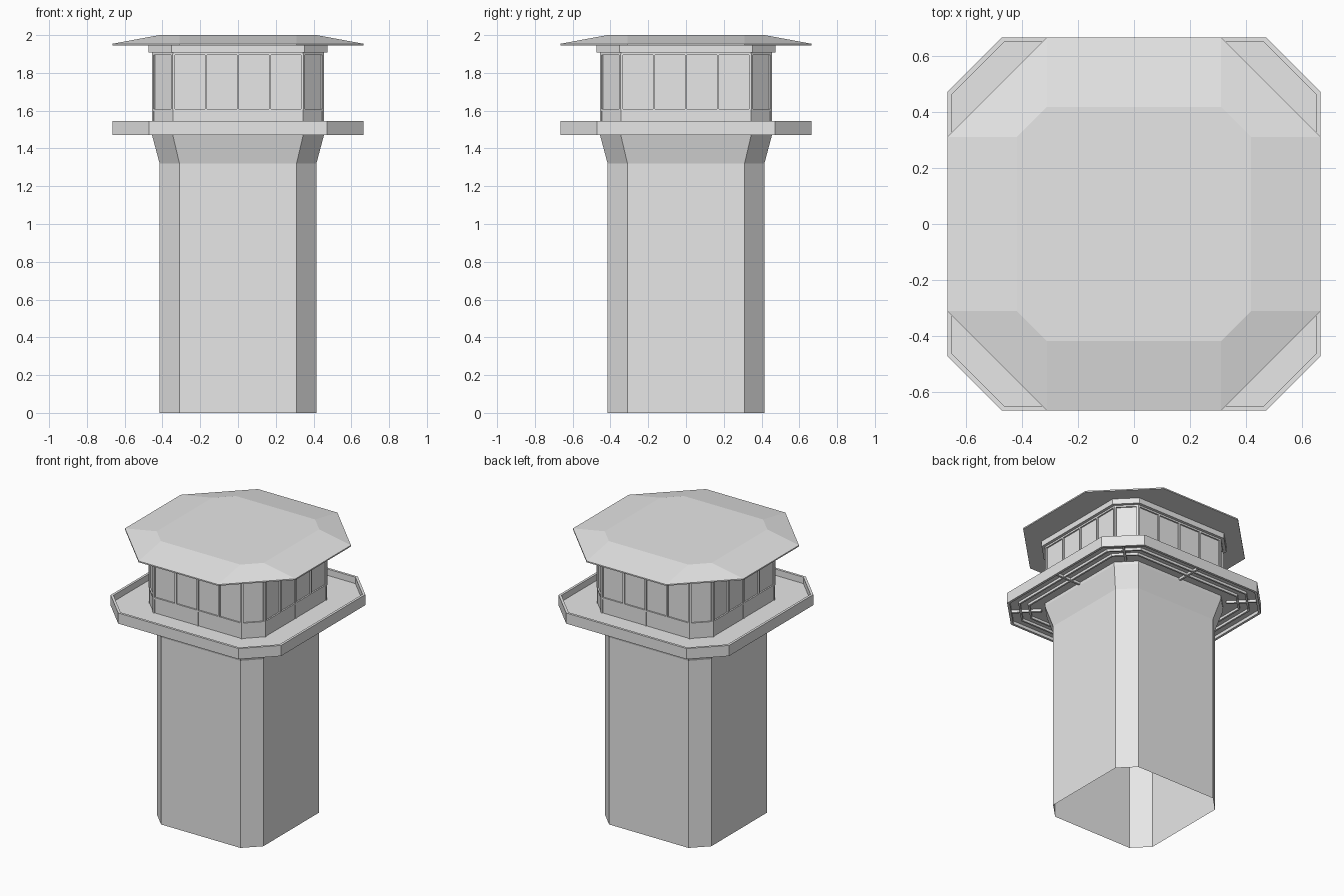
import bpy
import bmesh
from math import atan2, cos, sin, sqrt
from mathutils import Matrix, Vector

cube = bpy.data.objects.get("Cube")
if cube:
    bpy.data.objects.remove(cube)

concrete = bpy.data.materials.new("pale_grey")
concrete.use_nodes = True
grey = (0.8, 0.8, 0.8, 1)
concrete.diffuse_color = grey
concrete.node_tree.nodes["Principled BSDF"].inputs["Base Color"].default_value = grey


def finish(name, bm):
    mesh = bpy.data.meshes.new(name)
    bm.to_mesh(mesh)
    bm.free()
    mesh.materials.append(concrete)
    obj = bpy.data.objects.new(name, mesh)
    bpy.context.collection.objects.link(obj)
    return obj


def octagon(half, corner):
    """Square of the given half width with its corners cut off."""
    a, b = half, corner
    return [(b, -a), (a, -b), (a, b), (b, a), (-b, a), (-a, b), (-a, -b), (-b, -a)]


def grow(size, d):
    """Offset an octagon evenly by d on every side."""
    return size[0] + d, size[1] + d * (sqrt(2) - 1)


def loft(name, rings, bottom=True, top=True, closed=False):
    """Skin a stack of (size, z) octagons."""
    bm = bmesh.new()
    loops = [[bm.verts.new((x, y, z)) for x, y in octagon(*s)] for s, z in rings]
    pairs = list(zip(loops, loops[1:]))
    if closed:
        pairs.append((loops[-1], loops[0]))
    for low, high in pairs:
        for i in range(8):
            j = (i + 1) % 8
            bm.faces.new((low[i], low[j], high[j], high[i]))
    if bottom and not closed:
        bm.faces.new(loops[0][::-1])
    if top and not closed:
        bm.faces.new(loops[-1])
    return finish(name, bm)


def ring(name, size, width, z0, z1):
    """Hollow octagonal band, width measured inward."""
    inner = grow(size, -width)
    return loft(name, [(size, z0), (size, z1), (inner, z1), (inner, z0)], closed=True)


def sides(size):
    """Centre, length and angle of each wall of an octagon."""
    pts = [Vector(p) for p in octagon(*size)]
    for i in range(8):
        a, b = pts[i], pts[(i + 1) % 8]
        d = b - a
        yield (a + b) / 2, d.length, atan2(d.y, d.x)


def box(bm, centre, angle, u, z0, z1, width, depth):
    """Box laid along a wall, u to the side, its outer face on the wall plane."""
    along = Vector((cos(angle), sin(angle)))
    inward = Vector((-along.y, along.x))
    p = centre + along * u + inward * depth / 2
    m = (Matrix.Translation((p.x, p.y, (z0 + z1) / 2))
         @ Matrix.Rotation(angle, 4, 'Z')
         @ Matrix.Diagonal((width, depth, z1 - z0, 1)))
    bmesh.ops.create_cube(bm, size=1, matrix=m)


SHAFT = (0.415, 0.31)
CABIN = (0.455, 0.345)
DECK = (0.665, 0.47)
EAVE = (0.665, 0.31)
FLOOR = 1.5

# Open-bottomed shaft flaring out under the deck
loft("tower_shaft", [(SHAFT, 0), (SHAFT, 1.32), (CABIN, 1.47), (CABIN, 1.49)],
     bottom=False, top=False)

# Walkway slab, parapet and the beams below
loft("walkway_floor", [(grow(DECK, -0.01), 1.492), (grow(DECK, -0.01), FLOOR)])
ring("walkway_parapet", DECK, 0.017, 1.47, 1.545)
for i, inset in enumerate((0.07, 0.13)):
    ring(f"underside_beam_{i + 1}", grow(DECK, -inset), 0.012, 1.475, 1.493)
bm = bmesh.new()
for centre, length, angle in sides(grow(DECK, -0.01)):
    box(bm, centre, angle, 0, 1.475, 1.493, 0.014, 0.2)
finish("underside_ribs", bm)

# Cabin: recessed panes, base wall, sill and head
loft("cabin_panes", [(grow(CABIN, -0.01), FLOOR), (grow(CABIN, -0.01), 1.94)])
ring("cabin_base_wall", grow(CABIN, -0.004), 0.02, FLOOR, 1.6)
ring("cabin_sill", CABIN, 0.02, 1.598, 1.61)
ring("cabin_window_head", CABIN, 0.02, 1.895, 1.91)
ring("cabin_top_band", grow(CABIN, 0.02), 0.04, 1.907, 1.946)

# Window posts: four panes on long walls, one on each corner wall
posts = bmesh.new()
for centre, length, angle in sides(CABIN):
    panes = 4 if length > 0.4 else 1
    pitch = (length - 0.012) / panes
    for k in range(panes + 1):
        u = (k - panes / 2) * pitch
        box(posts, centre, angle, u, 1.605, 1.9, 0.013, 0.015)
    for u in ((-0.5, 0, 0.5) if panes == 4 else (-0.5, 0.5)):
        box(posts, centre, angle, u * (length - 0.012), FLOOR, 1.6, 0.012, 0.01)
finish("window_posts", posts)

# Shallow hipped roof with flat soffit
loft("roof", [(EAVE, 1.945), (EAVE, 1.954), ((0.417, 0.31), 2.0)])
